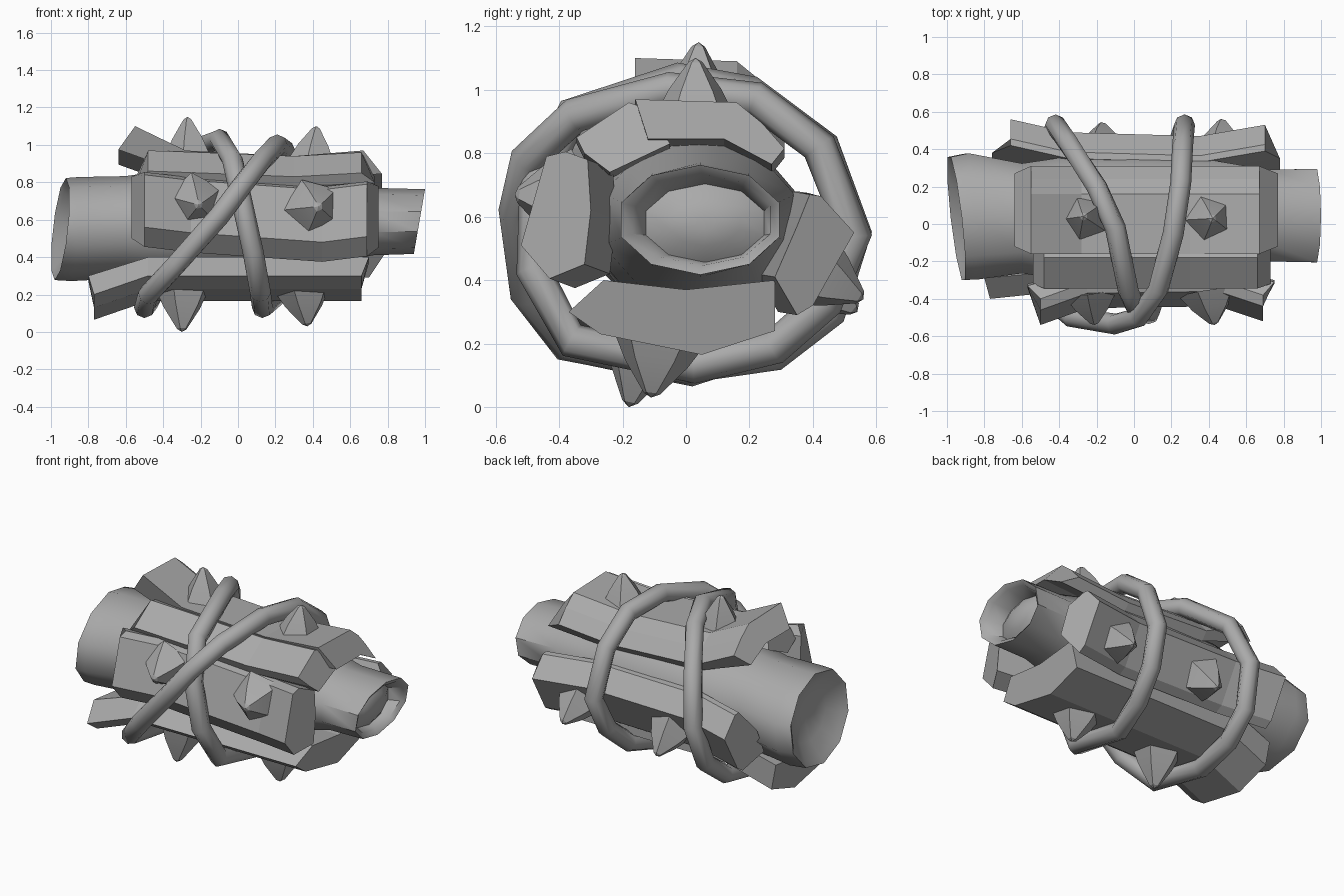
import bpy, bmesh, math
from mathutils import Vector

if "Cube" in bpy.data.objects:
    bpy.data.objects.remove(bpy.data.objects["Cube"])

grey = bpy.data.materials.new("stone_grey")
grey.diffuse_color = (0.4, 0.4, 0.4, 1)
grey.use_nodes = True
grey.node_tree.nodes["Principled BSDF"].inputs["Base Color"].default_value = grey.diffuse_color


def finish(name, bm, smooth=None):
    bmesh.ops.recalc_face_normals(bm, faces=bm.faces)
    me = bpy.data.meshes.new(name)
    bm.to_mesh(me)
    bm.free()
    ob = bpy.data.objects.new(name, me)
    bpy.context.collection.objects.link(ob)
    me.materials.append(grey)
    if smooth:
        bpy.ops.object.select_all(action='DESELECT')
        ob.select_set(True)
        bpy.context.view_layer.objects.active = ob
        bpy.ops.object.shade_smooth_by_angle(angle=math.radians(smooth))
    return ob


def loft(name, rings, smooth=None):
    """Skin closed rings of points and cap both ends."""
    bm = bmesh.new()
    loops = [[bm.verts.new(p) for p in r] for r in rings]
    n = len(loops[0])
    for a, b in zip(loops, loops[1:]):
        for i in range(n):
            j = (i + 1) % n
            bm.faces.new((a[i], a[j], b[j], b[i]))
    bm.faces.new(loops[0])
    bm.faces.new(loops[-1])
    return finish(name, bm, smooth)


# Tapered sleeve, dished at the wide end, recessed dome at the narrow end:
# x, centre y, centre z, radius y, radius z, tilt by y, tilt by z
sections = [(-.85, .03, .56, .08, .07, 0, 0), (-.87, .03, .56, .2, .16, -.02, .02),
            (-.93, .03, .55, .3, .24, -.04, .03), (-.95, .03, .55, .335, .265, -.04, .03),
            (-.87, .04, .55, .345, .27, -.02, .02), (-.6, .03, .56, .3, .265, 0, 0),
            (-.4, .03, .57, .33, .285, 0, 0), (0, .03, .58, .33, .28, 0, 0),
            (.4, .04, .59, .31, .25, 0, 0), (.72, .045, .59, .25, .175, 0, 0),
            (.97, .045, .59, .255, .168, 0, .03), (.95, .05, .59, .22, .14, 0, .03),
            (.87, .06, .58, .19, .12, 0, 0), (.91, .06, .58, .11, .07, 0, 0),
            (.92, .06, .58, .03, .02, 0, 0)]
rings = []
for x, cy, cz, ry, rz, ty, tz in sections:
    ring = []
    for i in range(10):
        a = math.tau * (i + .5) / 10
        c, s = math.cos(a), math.sin(a)
        ring.append((x + ty * c + tz * s, cy + ry * 1.03 * c, cz + rz * 1.03 * s))
    rings.append(ring)
loft("sleeve", rings, 45)


# Bent armour plates: (y, z) profile, outer points first, lofted along x
# stations: x, y shift, z shift, how far the inner points lead
def plate(name, outer, inner, stations):
    rings = []
    for x, dy, dz, lead in stations:
        ring = [(x, y + dy, z + dz) for y, z in outer]
        ring += [(x + lead, y + dy, z + dz) for y, z in inner]
        rings.append(ring)
    loft(name, rings)


plate("top_plate",
      [(-.16, .955), (.16, .945), (.24, .88), (.31, .8)],
      [(.27, .75), (.12, .83), (-.12, .83)],
      [(-.55, 0, .145, -.09), (-.28, 0, .015, 0), (.3, 0, -.015, 0), (.67, 0, .015, .1)])
plate("top_side_plate",
      [(-.345, .85), (-.18, .96), (-.12, .94)],
      [(-.05, .83), (-.24, .74), (-.32, .8)],
      [(-.48, 0, .01, -.06), (-.2, 0, 0, 0), (.3, 0, -.02, 0), (.66, 0, 0, .07)])
plate("front_plate",
      [(-.31, .805), (-.37, .79), (-.45, .51), (-.36, .405)],
      [(-.25, .45), (-.23, .62), (-.24, .78)],
      [(-.5, -.09, .05, -.07), (-.25, 0, .02, 0), (.45, .01, -.03, 0), (.69, -.07, 0, .06)])
plate("bottom_plate",
      [(-.37, .3), (-.27, .23), (.05, .165), (.28, .24)],
      [(.28, .4), (0, .37), (-.26, .4)],
      [(-.77, -.03, -.1, -.03), (-.48, 0, 0, 0), (.35, 0, 0, 0), (.66, 0, 0, .04)])
plate("back_plate",
      [(.33, .68), (.365, .675), (.47, .56), (.34, .33), (.29, .3)],
      [(.22, .42), (.29, .58)],
      [(-.66, .09, -.02, -.1), (-.35, .02, 0, 0), (.35, 0, 0, 0), (.7, .06, -.01, .08)])

# One closed cord wound twice around the sleeve
path = [(-.48, -.38, .2), (-.33, -.5, .36), (-.1, -.535, .62), (.02, -.5, .78),
        (.13, -.35, .92), (.21, -.05, 1.0), (.25, .22, .97), (.26, .42, .82),
        (.27, .53, .54), (.24, .44, .33), (.2, .28, .19), (.13, .03, .13),
        (.12, -.36, .21), (.08, -.48, .43), (.02, -.47, .7), (-.03, -.36, .92),
        (-.1, -.02, 1.03), (-.2, .2, .99), (-.35, .43, .82), (-.42, .53, .55),
        (-.45, .45, .3), (-.47, .28, .17), (-.5, 0, .13)]
bm = bmesh.new()
loops = []
centre = Vector((0, 0, .57))
for i, p in enumerate(path):
    p = Vector(p)
    t = (Vector(path[(i + 1) % len(path)]) - Vector(path[i - 1])).normalized()
    u = p - centre
    u.x = 0
    u = (u - t * u.dot(t)).normalized()
    v = t.cross(u)
    loops.append([bm.verts.new(p + .056 * (u * math.cos(a) + v * math.sin(a)))
                  for a in (math.tau * k / 8 for k in range(8))])
for i, a in enumerate(loops):
    b = loops[(i + 1) % len(loops)]
    for k in range(8):
        m = (k + 1) % 8
        bm.faces.new((a[k], a[m], b[m], b[k]))
finish("cord", bm, 50)


# Faceted thorns: base centre, tip, radius, spin
def thorn(name, base, tip, r, spin=.3):
    base, tip = Vector(base), Vector(tip)
    d = (tip - base).normalized()
    u = d.cross(Vector((1, 0, 0))).normalized()
    v = d.cross(u)
    bm = bmesh.new()
    rows = []
    for f, s in ((0, 1), (.5, .62), (.94, .16)):
        rows.append([bm.verts.new(base.lerp(tip, f) + r * s * (u * math.cos(a) + v * math.sin(a)))
                     for a in (math.tau * (k + spin) / 5 for k in range(5))])
    for a, b in zip(rows, rows[1:]):
        for k in range(5):
            m = (k + 1) % 5
            bm.faces.new((a[k], a[m], b[m], b[k]))
    bm.faces.new(rows[0])
    peak = bm.verts.new(tip)
    for k in range(5):
        bm.faces.new((rows[2][k], rows[2][(k + 1) % 5], peak))
    finish(name, bm, 25)


thorn("top_thorn_left", (-.26, .03, .92), (-.27, .04, 1.15), .14)
thorn("top_thorn_right", (.4, .03, .9), (.42, .03, 1.1), .14)
thorn("front_thorn_left", (-.23, -.36, .7), (-.21, -.54, .68), .155, .1)
thorn("front_thorn_right", (.4, -.36, .66), (.43, -.54, .67), .165)
thorn("bottom_thorn_left", (-.29, -.12, .27), (-.3, -.18, .0), .17)
thorn("bottom_thorn_right", (.35, -.08, .25), (.37, -.11, .03), .17)
thorn("back_thorn_left", (-.18, .37, .44), (-.17, .54, .3), .15)
thorn("back_thorn_right", (.46, .37, .45), (.47, .56, .34), .15)
